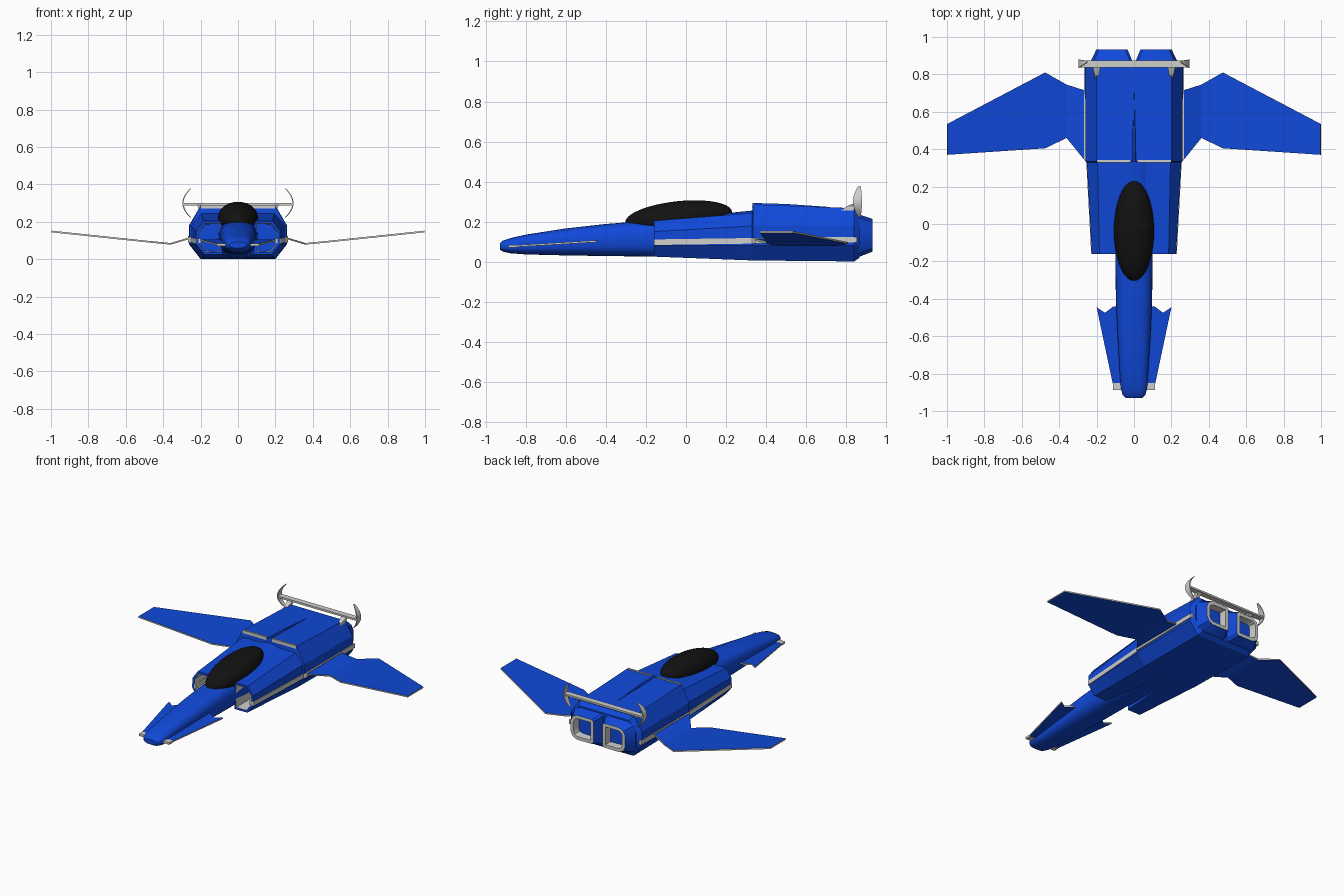
import bpy, bmesh, math

if "Cube" in bpy.data.objects:
    bpy.data.objects.remove(bpy.data.objects["Cube"])


def mat(name, rgb):
    m = bpy.data.materials.new(name)
    m.diffuse_color = (*rgb, 1)
    m.use_nodes = True
    m.node_tree.nodes["Principled BSDF"].inputs["Base Color"].default_value = m.diffuse_color
    return m


BLUE = mat("blue paint", (0.005, 0.066, 0.70))
GREY = mat("light grey", (0.62, 0.62, 0.60))
BLACK = mat("black glass", (0.006, 0.006, 0.006))


def finish(bm, name, mats, mirror=False, smooth=30):
    me = bpy.data.meshes.new(name)
    bm.to_mesh(me)
    bm.free()
    ob = bpy.data.objects.new(name, me)
    bpy.context.collection.objects.link(ob)
    for m in mats:
        me.materials.append(m)
    if smooth:
        bpy.ops.object.select_all(action='DESELECT')
        ob.select_set(True)
        bpy.context.view_layer.objects.active = ob
        bpy.ops.object.shade_smooth_by_angle(angle=math.radians(smooth))
    if mirror:
        ob.modifiers.new("mirror", 'MIRROR')
    return ob


def loft(rings):
    """Skin a list of closed rings; returns bmesh and its two end caps."""
    bm = bmesh.new()
    vs = [[bm.verts.new(p) for p in r] for r in rings]
    n = len(vs[0])
    for a, b in zip(vs, vs[1:]):
        for i in range(n):
            j = (i + 1) % n
            bm.faces.new((a[i], a[j], b[j], b[i]))
    first, last = bm.faces.new(vs[0]), bm.faces.new(vs[-1])
    bmesh.ops.recalc_face_normals(bm, faces=bm.faces)
    return bm, first, last


def hollow(bm, face, rim, depth, rim_mat):
    """Inset a cap and sink it, leaving a rim and grey inner walls."""
    r = bmesh.ops.inset_individual(bm, faces=[face], thickness=rim, use_even_offset=True)
    for f in r['faces']:
        f.material_index = rim_mat
    r = bmesh.ops.inset_individual(bm, faces=[face], thickness=0.004, depth=-depth)
    for f in r['faces']:
        f.material_index = 1


def box(name, x, y, z, m, mirror=True):
    ring = lambda yy: [(x[0], yy, z[0]), (x[1], yy, z[0]), (x[1], yy, z[1]), (x[0], yy, z[1])]
    bm, _, _ = loft([ring(y[0]), ring(y[1])])
    return finish(bm, name, [m], mirror, 0)


# Central fuselage and nose: y, half width, bottom, top
def oval(y, w, zb, zt, n=32, e=2 / 2.7):
    pts = []
    for i in range(n):
        a = 2 * math.pi * i / n
        c, s = math.cos(a), math.sin(a)
        pts.append((w * math.copysign(abs(c) ** e, c), y,
                    (zb + zt) / 2 + (zt - zb) / 2 * math.copysign(abs(s) ** e, s)))
    return pts


nose = [(-.93, .045, .06, .092), (-.915, .06, .05, .105), (-.88, .07, .042, .117),
        (-.8, .076, .036, .135), (-.6, .088, .031, .166), (-.4, .097, .028, .188),
        (-.16, .1, .025, .207), (.1, .105, .015, .232), (.34, .11, .007, .256)]
bm, _, _ = loft([oval(*s) for s in nose])
finish(bm, "nose_fuselage", [BLUE], smooth=40)


# Side pods that merge into the rear body
def pod(y, xi, xt, xs, xb, zb, z1, z2, zt):
    return [(xi, y, zt), (xt, y, zt), (xs, y, z2), (xs, y, z1), (xb, y, zb), (xi, y, zb)]


bm, front, back = loft([
    pod(-.16, .085, .185, .225, .18, .025, .08, .15, .204),
    pod(.33, .03, .195, .252, .195, .006, .08, .178, .243),
    pod(.335, 0, .2, .258, .197, .006, .08, .18, .286),
    pod(.84, 0, .2, .262, .2, .001, .08, .18, .267),
    pod(.868, 0, .185, .24, .185, .02, .085, .175, .245)])
hollow(bm, front, .014, .2, 0)
inner = [f for f in bm.faces if all(v.co.x < .001 for v in f.verts)]
bmesh.ops.delete(bm, geom=inner, context='FACES_ONLY')
finish(bm, "body_with_intakes", [BLUE, GREY], True)


# Grey side stripes
bm, _, _ = loft([[(x - .03, y, z), (x, y, z), (x, y, z + .028), (x - .03, y, z + .028)]
                 for y, x, z in [(-.16, .229, .083), (.33, .255, .09),
                                 (.345, .268, .09), (.855, .268, .096)]])
finish(bm, "side_stripe", [GREY], True, 0)


# Twin engine nozzles
def nozzle(y, x0, x1, z0, z1, c):
    k = .012
    return [(x0 + k, y, z0), (x1 - c, y, z0), (x1 - .3 * c, y, z0 + .35 * c), (x1, y, z0 + c),
            (x1, y, z1 - c), (x1 - .3 * c, y, z1 - .35 * c), (x1 - c, y, z1),
            (x0 + k, y, z1), (x0, y, z1 - k), (x0, y, z0 + k)]


bm, _, back = loft([nozzle(.86, .004, .236, .022, .238, .055),
                    nozzle(.932, .034, .202, .05, .213, .045)])
hollow(bm, back, .022, .05, 1)
finish(bm, "engine_nozzle", [BLUE, GREY], True)

# Canopy
bm = bmesh.new()
bmesh.ops.create_uvsphere(bm, u_segments=40, v_segments=24, radius=1)
canopy = finish(bm, "canopy", [BLACK], smooth=60)
canopy.scale = (.107, .268, .08)
canopy.location = (0, -.037, .222)
canopy.rotation_euler = (math.radians(6), 0, 0)


# Thin plates (wings and canards) with grey rims
def plate(name, polys, zf, thick):
    bm = bmesh.new()
    for p in polys:
        bm.faces.new([bm.verts.new((x, y, zf(x, y))) for x, y in p])
    bmesh.ops.remove_doubles(bm, verts=bm.verts, dist=.0005)
    bmesh.ops.recalc_face_normals(bm, faces=bm.faces)
    ob = finish(bm, name, [BLUE, GREY], False, 0)
    s = ob.modifiers.new("thickness", 'SOLIDIFY')
    s.thickness, s.offset, s.material_offset_rim = thick, 0, 1
    ob.modifiers.new("mirror", 'MIRROR')


def wing_z(x, y):
    return .115 - (x - .25) * .3 if x < .365 else .081 + (x - .36) * .105


plate("wing", [[(.25, .325), (.36, .46), (.36, .745), (.25, .71)],
               [(.36, .46), (.475, .405), (.475, .81), (.36, .745)],
               [(.475, .405), (.998, .37), (.998, .535), (.475, .81)]], wing_z, .009)


def canard_z(x, y):
    return .076 + (y + .88) * .06


plate("canard", [[(.055, -.86), (.112, -.86), (.2, -.445), (.155, -.475),
                  (.112, -.442), (.08, -.442)]], canard_z, .009)
box("canard_tip", (.06, .113), (-.888, -.85), (.07, .084), GREY)

# Dorsal scoop lips and centre ridge
box("dorsal_lip", (.02, .197), (.33, .342), (.27, .29), GREY)
bm, _, _ = loft([[(-w, y, z - .02), (w, y, z - .02), (w * .4, y, z), (-w * .4, y, z)]
                 for y, w, z in [(.335, .016, .293), (.5, .011, .288), (.72, .001, .273)]])
finish(bm, "dorsal_ridge", [BLUE], False, 0)

# Rear spoiler: bar, struts and curved end fins
box("spoiler_bar", (-.293, .293), (.836, .874), (.288, .3), GREY, False)
bm, _, _ = loft([[(.2 - w, y0, z), (.2 + w, y0, z), (.2 + w, y1, z), (.2 - w, y1, z)]
                 for z, y0, y1, w in [(.255, .775, .835, .012), (.275, .8, .85, .012),
                                      (.29, .836, .87, .02)]])
finish(bm, "spoiler_strut", [GREY], True, 0)
rings = []
for i in range(13):
    t = -1 + i / 6
    x, z = .297 - .042 * t * t, .3 + .078 * t
    h, yc = .022 * (1 - .75 * t * t), .857 + .01 * t * t
    rings.append([(x - .006, yc - h, z), (x, yc - h, z), (x, yc + h, z), (x - .006, yc + h, z)])
bm, _, _ = loft(rings)
finish(bm, "spoiler_end_fin", [GREY], True)
